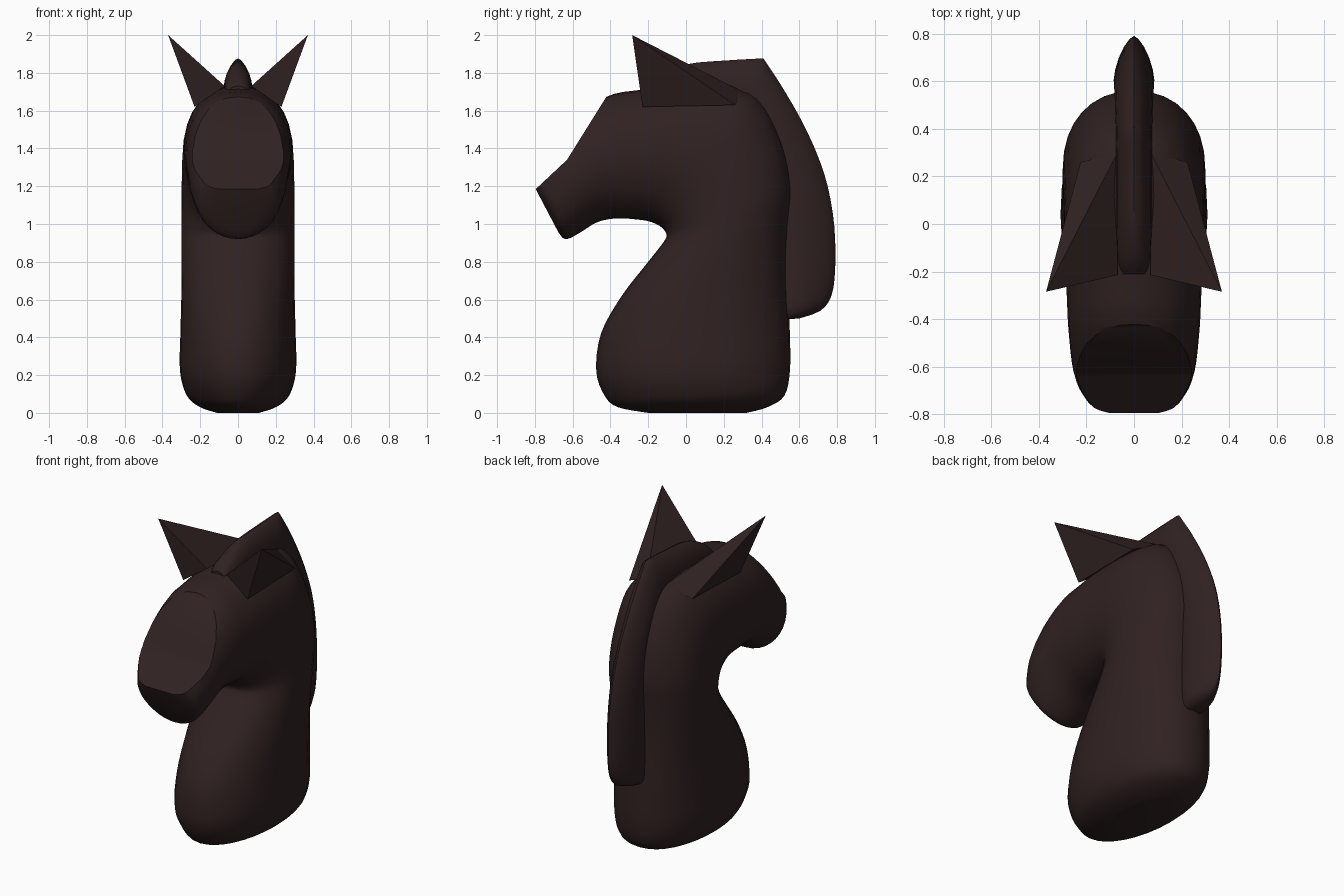
import bpy, bmesh, math

if "Cube" in bpy.data.objects:
    bpy.data.objects.remove(bpy.data.objects["Cube"])

brown = bpy.data.materials.new("dark brown")
brown.diffuse_color = (0.030, 0.0155, 0.0155, 1)
brown.use_nodes = True
brown.node_tree.nodes["Principled BSDF"].inputs["Base Color"].default_value = brown.diffuse_color


def finish(name, bm, angle, cutter=None):
    bmesh.ops.recalc_face_normals(bm, faces=bm.faces[:])
    me = bpy.data.meshes.new(name)
    bm.to_mesh(me)
    bm.free()
    me.materials.append(brown)
    ob = bpy.data.objects.new(name, me)
    bpy.context.collection.objects.link(ob)
    bpy.ops.object.select_all(action='DESELECT')
    bpy.context.view_layer.objects.active = ob
    ob.select_set(True)
    if cutter:
        mod = ob.modifiers.new("cut", 'BOOLEAN')
        mod.operation, mod.solver, mod.object = 'DIFFERENCE', 'EXACT', cutter
        bpy.ops.object.modifier_apply(modifier=mod.name)
        bpy.data.objects.remove(cutter)
    bpy.ops.object.shade_smooth_by_angle(angle=math.radians(angle))
    return ob


def smooth_rows(rows, steps=4):
    """Catmull-Rom refinement of the section list."""
    out = []
    for i in range(len(rows) - 1):
        p0, p1, p2 = rows[max(i - 1, 0)], rows[i], rows[i + 1]
        p3 = rows[min(i + 2, len(rows) - 1)]
        for s in range(steps):
            t = s / steps
            out.append([0.5 * (2 * b + (c - a) * t + (2 * a - 5 * b + 4 * c - d) * t * t
                               + (3 * b - a - 3 * c + d) * t ** 3)
                        for a, b, c, d in zip(p0, p1, p2, p3)])
    out.append(rows[-1])
    return out


def loft(name, rows, n=32, angle=35, cutter=None):
    """Row: front y,z, back y,z, half width, front and back roundness."""
    bm = bmesh.new()
    rings = []
    for fy, fz, by, bz, w, nf, nb in rows:
        ring = []
        for k in range(n):
            a = 2 * math.pi * k / n
            c, s = math.cos(a), math.sin(a)
            e = 2 / (nb if s > 0 else nf)
            x = math.copysign(abs(c) ** e, c) * w
            t = 0.5 + 0.5 * math.copysign(abs(s) ** e, s)
            ring.append(bm.verts.new((x, fy + (by - fy) * t, fz + (bz - fz) * t)))
        rings.append(ring)
    for a, b in zip(rings, rings[1:]):
        for k in range(n):
            j = (k + 1) % n
            bm.faces.new((a[k], a[j], b[j], b[k]))
    bm.faces.new(rings[0])
    bm.faces.new(rings[-1])
    return finish(name, bm, angle, cutter)


# Cutter that slices the flat forehead and nose planes
bm = bmesh.new()
profile = [(-.33, 1.82), (-.43, 1.66), (-.63, 1.34), (-.79, 1.19), (-1.0, .993), (-1.1, 1.9), (-.5, 2.0)]
face = bm.faces.new([bm.verts.new((-.6, y, z)) for y, z in profile])
ext = bmesh.ops.extrude_face_region(bm, geom=[face])
bmesh.ops.translate(bm, vec=(1.2, 0, 0),
                    verts=[v for v in ext["geom"] if isinstance(v, bmesh.types.BMVert)])
face_cutter = finish("face_cutter", bm, 30)
face_cutter.hide_render = True

# Neck and head as one bent loft
body = [
    (-.20, .000, .32, .000, .11, 2.0, 2.0),
    (-.36, .030, .43, .030, .20, 2.0, 2.1),
    (-.43, .09, .52, .09, .27, 2.0, 2.2),
    (-.475, .22, .55, .22, .307, 2.1, 2.2),
    (-.45, .42, .55, .42, .305, 2.1, 2.2),
    (-.34, .62, .54, .62, .30, 2.2, 2.2),
    (-.20, .80, .535, .82, .30, 2.2, 2.2),
    (-.115, .91, .545, 1.00, .30, 2.2, 2.2),
    (-.105, .95, .56, 1.20, .30, 2.2, 2.2),
    (-.14, .99, .51, 1.44, .298, 2.1, 2.2),
    (-.20, 1.015, .38, 1.67, .295, 2.1, 2.2),
    (-.27, 1.025, .18, 1.73, .29, 2.1, 2.2),
    (-.34, 1.03, -.05, 1.73, .287, 2.1, 2.2),
    (-.41, 1.025, -.24, 1.71, .282, 2.0, 2.2),
    (-.48, 1.005, -.43, 1.67, .275, 2.0, 2.2),
    (-.56, .955, -.68, 1.50, .255, 2.0, 2.2),
    (-.62, .923, -.79, 1.31, .215, 2.0, 2.2),
    (-.65, .925, -.82, 1.28, .175, 2.0, 2.2),
    (-.675, .955, -.83, 1.25, .12, 2.0, 2.2),
]
loft("head_and_neck", smooth_rows(body), cutter=face_cutter)

# Mane crest: thin rounded fin over the skull and down the back
mane = [(*row, 2, nb) for *row, nb in [
    (-.21, 1.66, -.21, 1.73, .05, 2),
    (-.16, 1.62, -.15, 1.78, .068, 2),
    (.00, 1.60, .00, 1.845, .075, 1.8),
    (.15, 1.58, .20, 1.865, .075, 1.7),
    (.26, 1.54, .41, 1.877, .075, 1.6),
    (.36, 1.45, .50, 1.74, .077, 1.6),
    (.40, 1.36, .605, 1.56, .08, 1.5),
    (.42, 1.22, .69, 1.38, .082, 1.5),
    (.43, 1.08, .75, 1.20, .085, 1.5),
    (.43, .93, .785, .99, .085, 1.5),
    (.43, .78, .79, .77, .085, 1.5),
    (.43, .65, .77, .62, .085, 1.5),
    (.45, .54, .71, .54, .08, 1.6),
    (.46, .49, .60, .50, .05, 1.8),
]]
crest = smooth_rows(mane[:5], steps=3) + smooth_rows(mane[4:], steps=3)[1:]
loft("mane", crest, n=20)

# Ears: swept-back four-sided spikes
for side, name in ((1, "right_ear"), (-1, "left_ear")):
    bm = bmesh.new()
    tip = bm.verts.new((side * .37, -.285, 2.0))
    base = [bm.verts.new((side * x, y, z)) for x, y, z in
            [(.07, -.215, 1.73), (.23, -.23, 1.62), (.225, .26, 1.63), (.07, .30, 1.70)]]
    bm.faces.new(base)
    for k in range(4):
        bm.faces.new((base[k], base[(k + 1) % 4], tip))
    finish(name, bm, 30)
